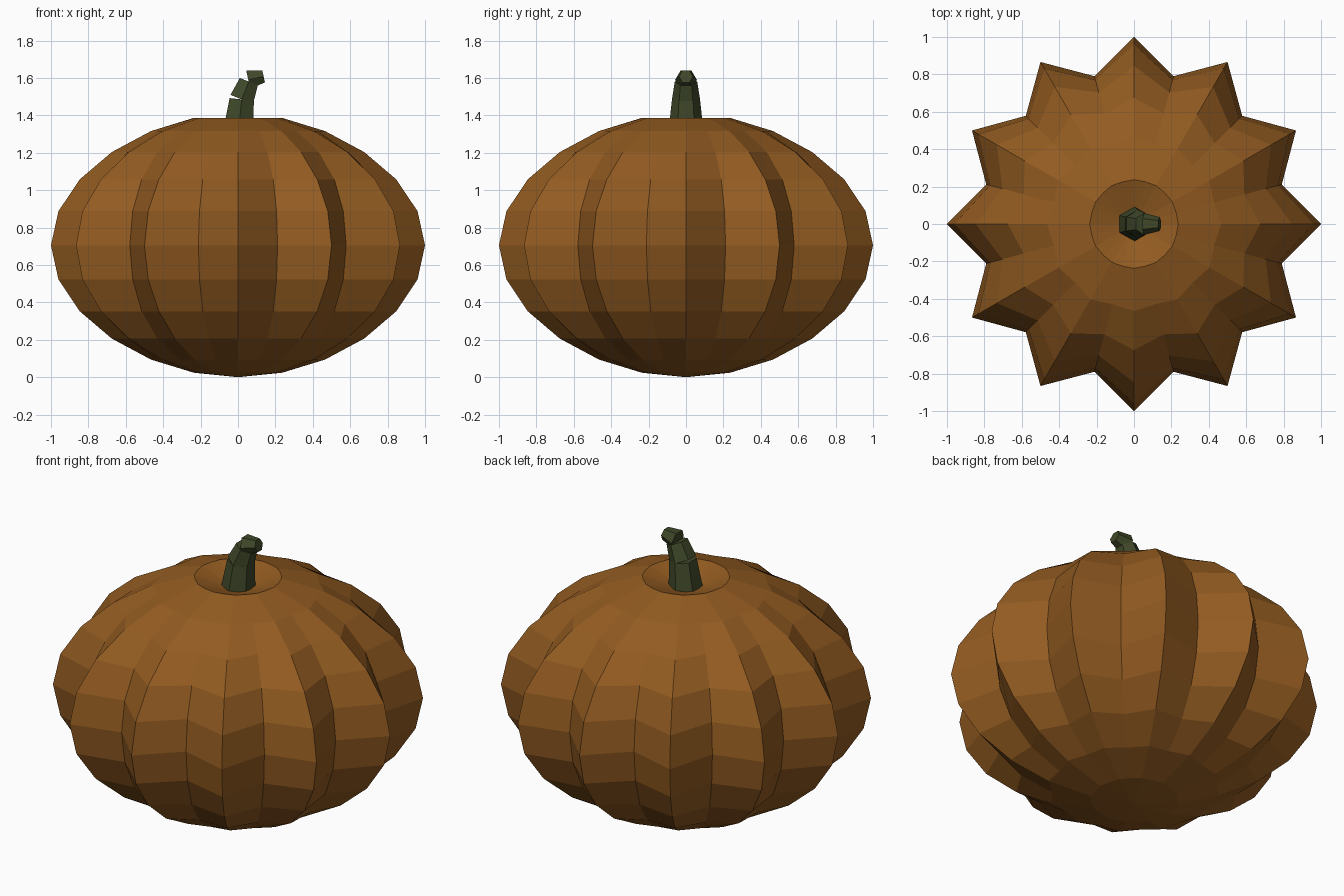
import bpy, bmesh, math
from mathutils import Vector

if "Cube" in bpy.data.objects:
    bpy.data.objects.remove(bpy.data.objects["Cube"])


def material(name, colour):
    m = bpy.data.materials.new(name)
    m.diffuse_color = (*colour, 1)
    m.use_nodes = True
    m.node_tree.nodes["Principled BSDF"].inputs["Base Color"].default_value = m.diffuse_color
    return m


def add_object(name, bm, mat):
    bmesh.ops.recalc_face_normals(bm, faces=bm.faces[:])
    me = bpy.data.meshes.new(name)
    bm.to_mesh(me)
    bm.free()
    me.materials.append(mat)
    ob = bpy.data.objects.new(name, me)
    bpy.context.collection.objects.link(ob)
    return ob


orange = material("pumpkin_orange", (0.29, 0.105, 0.015))
green = material("stem_green", (0.05, 0.065, 0.022))

# Ribbed body: squashed sphere, ribs swelling towards the equator, dimpled top
SIDES, STEPS, HALF_H, RIB = 24, 12, 0.705, 0.1
bm = bmesh.new()
rings = []
for i in range(1, STEPS):
    lat = -math.pi / 2 + math.pi * i / STEPS
    ring = []
    for j in range(SIDES):
        a = 2 * math.pi * j / SIDES
        sign = -1 if j % 2 else 1
        r = math.cos(lat) * (1 + sign * RIB * math.cos(lat) ** 2) / (1 + RIB)
        ring.append(bm.verts.new((r * math.cos(a), r * math.sin(a),
                                  HALF_H * (1 + math.sin(lat)))))
    rings.append(ring)
bottom = bm.verts.new((0, 0, 0))
top = bm.verts.new((0, 0, 1.305))
for j in range(SIDES):
    k = (j + 1) % SIDES
    for lo, hi in zip(rings, rings[1:]):
        bm.faces.new((lo[j], lo[k], hi[k], hi[j]))
    bm.faces.new((bottom, rings[0][k], rings[0][j]))
    bm.faces.new((top, rings[-1][j], rings[-1][k]))
add_object("pumpkin_body", bm, orange)


# Stem: three tapered six-sided pieces bending towards +x
def stem_piece(name, start, end, r1, r2):
    a, b = (Vector((p[0], 0, p[1])) for p in (start, end))
    axis = (b - a).normalized()
    side = Vector((0, 1, 0))
    out = side.cross(axis)
    bm = bmesh.new()
    loops = []
    for c, r in ((a, r1), (b, r2)):
        loops.append([bm.verts.new(c + r * (side * math.cos(t) + out * math.sin(t)))
                      for t in (math.pi * n / 3 for n in range(6))])
    for n in range(6):
        m = (n + 1) % 6
        bm.faces.new((loops[0][n], loops[0][m], loops[1][m], loops[1][n]))
    for loop in loops:
        bm.faces.new(loop)
    add_object(name, bm, green)


stem_piece("stem_lower", (0.0, 1.30), (0.02, 1.485), 0.095, 0.075)
stem_piece("stem_middle", (0.02, 1.485), (0.058, 1.58), 0.075, 0.06)
stem_piece("stem_tip", (0.055, 1.59), (0.137, 1.608), 0.058, 0.0375)
